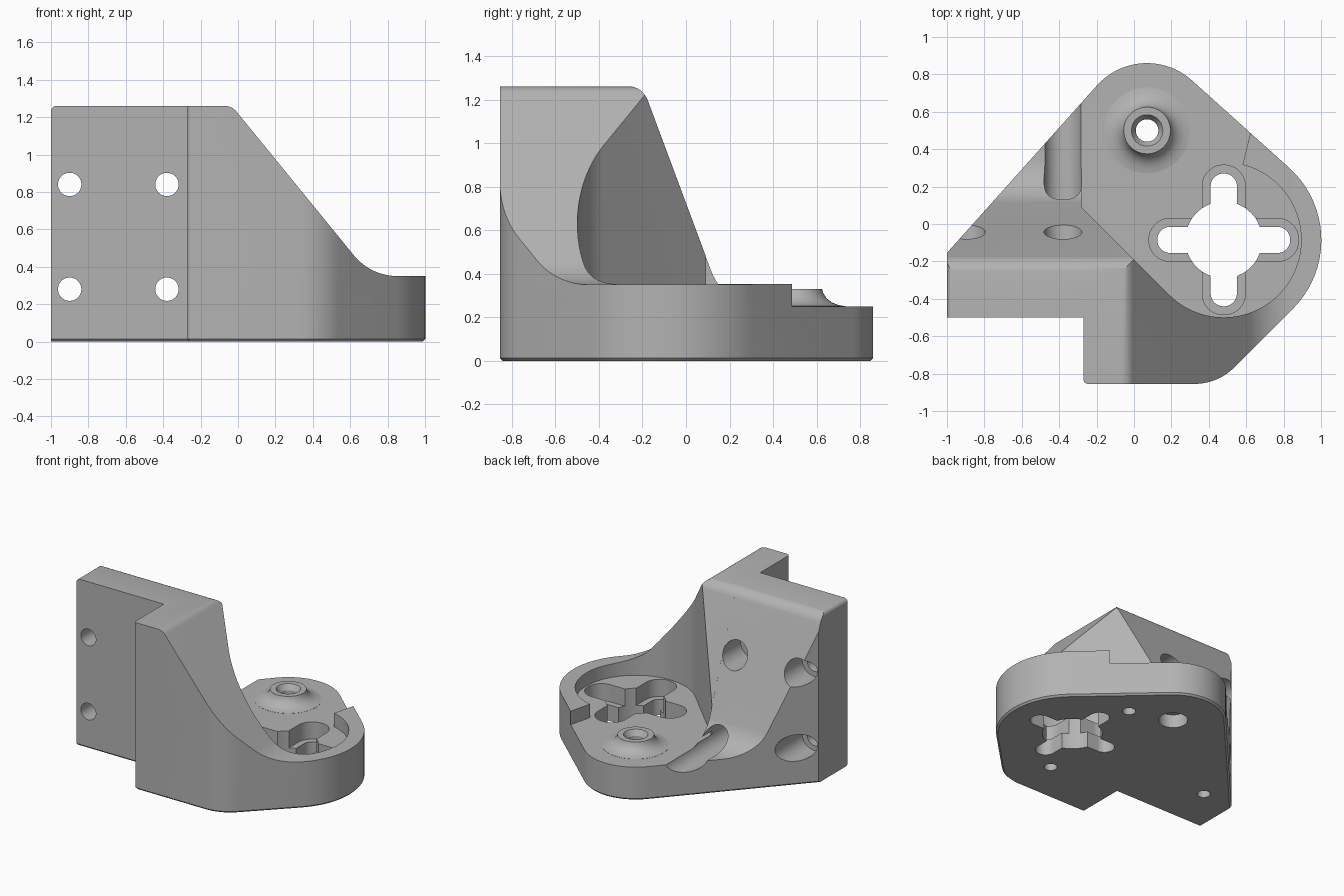
import bpy, bmesh, math
from mathutils import Vector

if "Cube" in bpy.data.objects:
    bpy.data.objects.remove(bpy.data.objects["Cube"])

grey = bpy.data.materials.new("plain_grey")
grey.use_nodes = True
colour = (0.45, 0.45, 0.45, 1)
grey.diffuse_color = colour
grey.node_tree.nodes["Principled BSDF"].inputs["Base Color"].default_value = colour


def arc(cx, cy, r, start, end, n):
    return [(cx + r * math.cos(math.radians(start + (end - start) * i / n)),
             cy + r * math.sin(math.radians(start + (end - start) * i / n)))
            for i in range(n + 1)]


def circle(cx, cy, r, n=40):
    return arc(cx, cy, r, 0, 360, n)[:-1]


def rounded(corners):
    """Closed profile from (a, b, radius) corners."""
    out = []
    for i, (a, b, r) in enumerate(corners):
        p = Vector((a, b))
        if r == 0:
            out.append((a, b))
            continue
        u = (Vector(corners[i - 1][:2]) - p).normalized()
        v = (Vector(corners[(i + 1) % len(corners)][:2]) - p).normalized()
        half = u.angle(v) / 2
        c = p + (u + v).normalized() * r / math.sin(half)
        s, e = p + u * (r / math.tan(half)) - c, p + v * (r / math.tan(half)) - c
        a0, a1 = math.atan2(s.y, s.x), math.atan2(e.y, e.x)
        sweep = (a1 - a0 + math.pi) % math.tau - math.pi
        n = max(4, round(abs(sweep) / math.radians(5)))
        out += arc(c.x, c.y, r, math.degrees(a0), math.degrees(a0 + sweep), n)
    return out


def finish(name, bm):
    bmesh.ops.recalc_face_normals(bm, faces=bm.faces[:])
    mesh = bpy.data.meshes.new(name)
    bm.to_mesh(mesh)
    bm.free()
    mesh.materials.append(grey)
    obj = bpy.data.objects.new(name, mesh)
    bpy.context.scene.collection.objects.link(obj)
    return obj


def prism(name, pts, lo, hi, axis="z", chamfer=0):
    place = {"x": lambda a, b, h: (h, a, b),
             "y": lambda a, b, h: (a, h, b),
             "z": lambda a, b, h: (a, b, h)}[axis]
    bm = bmesh.new()
    bottom = [bm.verts.new(place(a, b, lo)) for a, b in pts]
    top = [bm.verts.new(place(a, b, hi)) for a, b in pts]
    base = bm.faces.new(bottom)
    bm.faces.new(top)
    for i in range(len(pts)):
        bm.faces.new((bottom[i - 1], bottom[i], top[i], top[i - 1]))
    bmesh.ops.recalc_face_normals(bm, faces=bm.faces[:])
    if chamfer:
        bmesh.ops.bevel(bm, geom=base.edges[:], offset=chamfer, segments=1,
                        profile=0.5, affect="EDGES")
    return finish(name, bm)


def lathe(name, cx, cy, profile, n=48):
    """Closed solid of revolution; the profile runs between two flat caps."""
    bm = bmesh.new()
    rings = [[bm.verts.new((x, y, z)) for x, y in circle(cx, cy, r, n)]
             for r, z in profile]
    for low, high in zip(rings, rings[1:]):
        for i in range(n):
            bm.faces.new((low[i - 1], low[i], high[i], high[i - 1]))
    bm.faces.new(rings[0])
    bm.faces.new(rings[-1])
    return finish(name, bm)


def combine(target, tool, operation="DIFFERENCE"):
    mod = target.modifiers.new(tool.name, "BOOLEAN")
    mod.operation, mod.solver, mod.object = operation, "EXACT", tool
    tool.hide_render = True
    graph = bpy.context.evaluated_depsgraph_get()
    mesh = bpy.data.meshes.new_from_object(target.evaluated_get(graph))
    target.modifiers.clear()
    target.data = mesh
    bpy.data.objects.remove(tool)


MX, MY = 0.48, -0.085      # round mount centre
BX, BY = 0.07, 0.5         # boss centre
FLOOR, RIM, TOP = 0.25, 0.35, 1.26

# Plan outline of the whole bracket
bracket = prism("bracket", rounded([
    (-1.1, -0.266, 0), (-1.1, -0.5, 0), (-0.27, -0.5, 0), (-0.27, -0.855, 0.025),
    (0.448, -0.855, 0.3), (1.237, -0.066, 0.52), (0.042, 1.009, 0.36)]),
    0, 1.5, chamfer=0.013)

# Side-to-side slope blending into the rim
combine(bracket, prism("slope_profile", rounded([
    (-1, -0.2, 0), (1.2, -0.2, 0), (1.2, RIM, 0), (0.71, RIM, 0.3),
    (-0.033, TOP, 0.08), (-1, TOP, 0.03)]), -1.2, 1.2, "y"), "INTERSECT")

# Leaning back face: filleted to the floor on one side, down to the rim on the other
for name, x0, x1, foot_y, foot_z, foot_r in (
        ("back_cut_outer", -1.3, -0.28, 0.176, FLOOR, 0.25),
        ("back_cut_inner", -0.281, 1.3, 0.139, RIM + 0.002, 0)):
    combine(bracket, prism(name, rounded([
        (-0.2, TOP + 0.002, 0.1), (-0.5, TOP + 0.002, 0), (-0.5, 1.7, 0),
        (1.2, 1.7, 0), (1.2, foot_z, 0), (foot_y, foot_z, foot_r)]), x0, x1, "x"))

# Open pocket with a diagonal wall and a round rim
combine(bracket, prism("pocket_cut",
                       [(-0.28, 0.09)] + arc(MX, MY, 0.414, 225, 436, 56)
                       + [(0.7, 0.8), (0.3, 1.1), (-0.28, 1.1)], FLOOR, 1.8))

# Flared boss and its stepped hole
combine(bracket, lathe("boss", BX, BY, [
    (0.23, 0.2), (0.23, 0.251), (0.2, 0.256), (0.17, 0.268), (0.145, 0.288),
    (0.13, 0.312), (0.125, 0.33)]), "UNION")
combine(bracket, lathe("boss_hole", BX, BY, [
    (0.1, -0.1), (0.1, 0.1), (0.06, 0.1), (0.06, 0.29), (0.09, 0.34)]))

# Cross-shaped opening: round centre, slots, and wider recesses above
combine(bracket, prism("centre_hole", circle(MX, MY, 0.205, 64), -0.1, 0.5))
for name, reach, half, low in (("slot", 0.355, 0.07, -0.1),
                               ("slot_recess", 0.4, 0.115, 0.12)):
    r = half * 0.98
    for w, h in ((reach, half), (half, reach)):
        combine(bracket, prism(name, rounded([
            (MX - w, MY - h, r), (MX + w, MY - h, r),
            (MX + w, MY + h, r), (MX - w, MY + h, r)]), low, 0.6))

# Wall screw holes with deep counterbores from the back
for x in (-0.9, -0.38):
    for z in (0.28, 0.84):
        bore_x = max(x, -0.895)
        combine(bracket, prism("counterbore", circle(bore_x, z, 0.101 if x > -0.5 else 0.1),
                               -0.25, 1.1, "y"))
        combine(bracket, prism("screw_hole", circle(x, z, 0.0625), -0.9, 0.1, "y"))

# Blind holes underneath
for x, y in ((-0.74, -0.14), (0.3, -0.53), (0.38, 0.4)):
    combine(bracket, prism("blind_hole", circle(x, y, 0.045, 32), -0.1, 0.12))

bpy.ops.object.select_all(action="DESELECT")
bracket.select_set(True)
bpy.context.view_layer.objects.active = bracket
bpy.ops.object.shade_smooth_by_angle(angle=math.radians(25))
